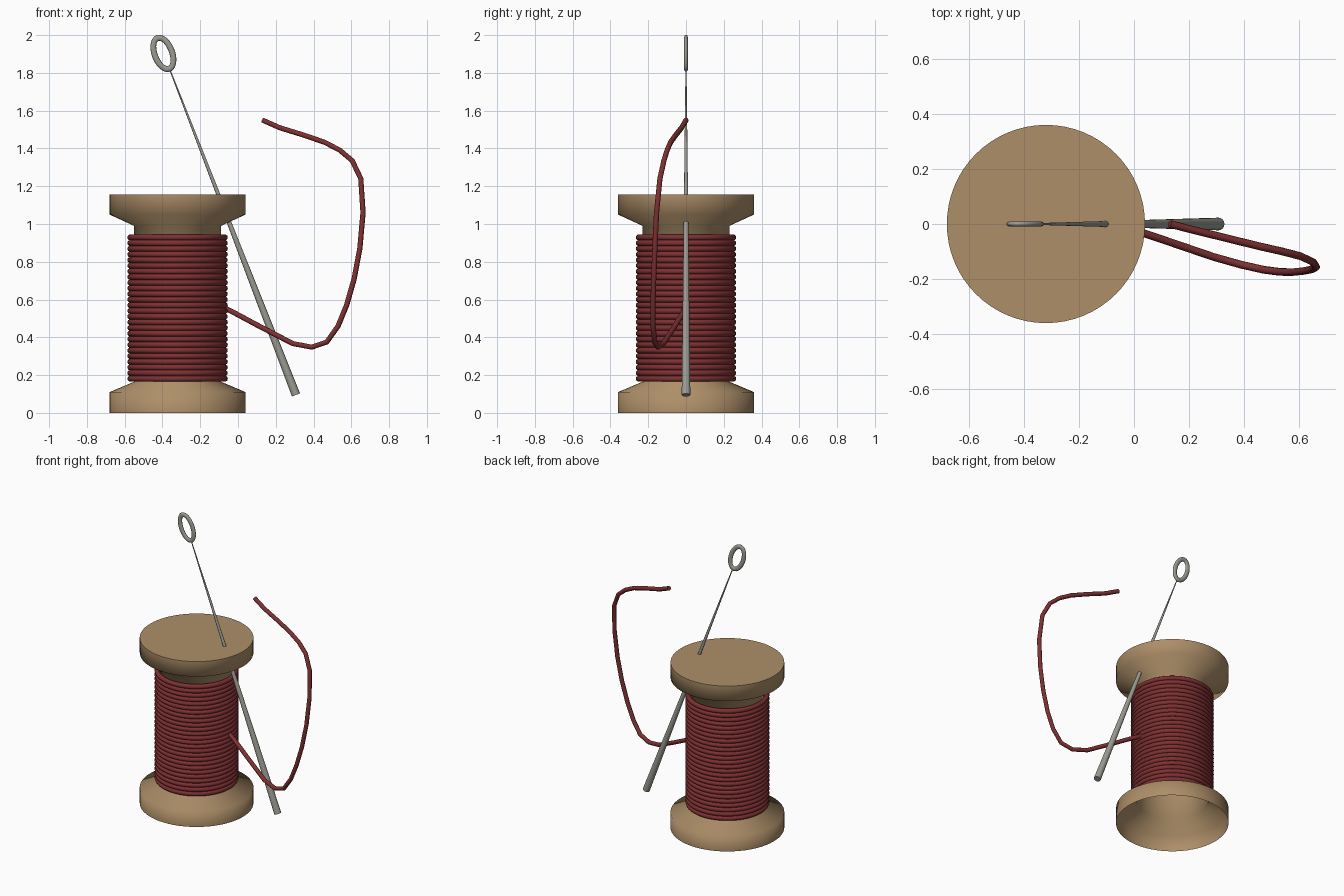
import bpy, math
from mathutils import Vector

if "Cube" in bpy.data.objects:
    bpy.data.objects.remove(bpy.data.objects["Cube"], do_unlink=True)

SPOOL_X = -0.32


def material(name, rgb):
    m = bpy.data.materials.new(name)
    m.use_nodes = True
    m.diffuse_color = (*rgb, 1)
    m.node_tree.nodes["Principled BSDF"].inputs["Base Color"].default_value = (*rgb, 1)
    return m


wood = material("light wood", (0.42, 0.275, 0.14))
red = material("dark red thread", (0.21, 0.03, 0.032))
steel = material("grey steel", (0.33, 0.33, 0.29))


def finish(name, mat, angle=70):
    ob = bpy.context.object
    ob.name = name
    ob.data.materials.clear()
    ob.data.materials.append(mat)
    bpy.ops.object.shade_smooth_by_angle(angle=math.radians(angle))
    return ob


def select_only(ob):
    bpy.ops.object.select_all(action='DESELECT')
    ob.select_set(True)
    bpy.context.view_layer.objects.active = ob


# Wooden spool: turned shell, closed on top and hollow from below
def lathe(name, profile, mat, sides=64):
    verts, faces = [], []
    for r, z in profile:
        for i in range(sides):
            a = math.tau * i / sides
            verts.append((r * math.cos(a), r * math.sin(a), z))
    for k in range(len(profile) - 1):
        for i in range(sides):
            j = (i + 1) % sides
            faces.append((k * sides + i, k * sides + j, (k + 1) * sides + j, (k + 1) * sides + i))
    faces.append(tuple(range((len(profile) - 1) * sides, len(profile) * sides)))
    me = bpy.data.meshes.new(name)
    me.from_pydata(verts, [], faces)
    ob = bpy.data.objects.new(name, me)
    bpy.context.collection.objects.link(ob)
    select_only(ob)
    return finish(name, mat)


spool = lathe("spool", [(0.36, 0), (0.36, 0.11), (0.23, 0.165), (0.23, 0.99),
                        (0.36, 1.05), (0.36, 1.155)], wood)
spool.location.x = SPOOL_X

# Wound thread: one ring stacked by an array
ROWS, LOW, HIGH, R = 26, 0.165, 0.945, 0.016
step = (HIGH - LOW - 2 * R) / (ROWS - 1)
bpy.ops.mesh.primitive_torus_add(major_radius=0.25, minor_radius=R, major_segments=64,
                                 minor_segments=10, location=(SPOOL_X, 0, LOW + R))
wound = finish("wound_thread", red)
stack = wound.modifiers.new("rows", 'ARRAY')
stack.count = ROWS
stack.use_relative_offset = False
stack.use_constant_offset = True
stack.constant_offset_displace = (0, 0, step)

# Loose thread end: a bevelled path
path = [(-0.08, 0, 0.56), (-0.02, -0.015, 0.53), (0.12, -0.062, 0.455), (0.29, -0.12, 0.367),
        (0.39, -0.148, 0.348), (0.47, -0.166, 0.375), (0.53, -0.174, 0.46), (0.575, -0.175, 0.57),
        (0.615, -0.171, 0.71), (0.645, -0.165, 0.87), (0.662, -0.156, 1.06), (0.65, -0.138, 1.24),
        (0.605, -0.117, 1.335), (0.54, -0.1, 1.39), (0.46, -0.082, 1.432), (0.35, -0.055, 1.47),
        (0.22, -0.023, 1.51), (0.13, 0, 1.55)]
cu = bpy.data.curves.new("loose_thread", 'CURVE')
cu.dimensions = '3D'
cu.bevel_depth = 0.014
cu.bevel_resolution = 3
cu.use_fill_caps = True
sp = cu.splines.new('POLY')
sp.points.add(len(path) - 1)
for p, co in zip(sp.points, path):
    p.co = (*co, 1)
sp.use_smooth = True
cu.materials.append(red)
bpy.context.collection.objects.link(bpy.data.objects.new("loose_thread", cu))

# Needle shaft: a long thin cone running through the spool
foot, tip = Vector((0.307, 0, 0.095)), Vector((-0.358, 0, 1.81))
along = tip - foot
tilt = math.atan2(along.x, along.z)
bpy.ops.mesh.primitive_cone_add(vertices=16, radius1=0.023, radius2=0.003, depth=along.length,
                                location=(foot + tip) / 2, rotation=(0, tilt, 0))
finish("needle_shaft", steel, 40)

# Needle eye: a flattened oval ring in line with the shaft
bpy.ops.mesh.primitive_torus_add(major_radius=0.087, minor_radius=0.016, major_segments=40,
                                 minor_segments=12)
eye = finish("needle_eye", steel)
for v in eye.data.vertices:
    x, y, z = v.co
    ang = math.atan2(y, x)
    off = math.hypot(x, y) - 0.087
    v.co = ((0.046 + off) * math.cos(ang), z * 0.62, (0.087 + off) * math.sin(ang))
eye.data.flip_normals()
eye.rotation_euler = (0, tilt, 0)
eye.location = (-0.395, 0, 1.903)
